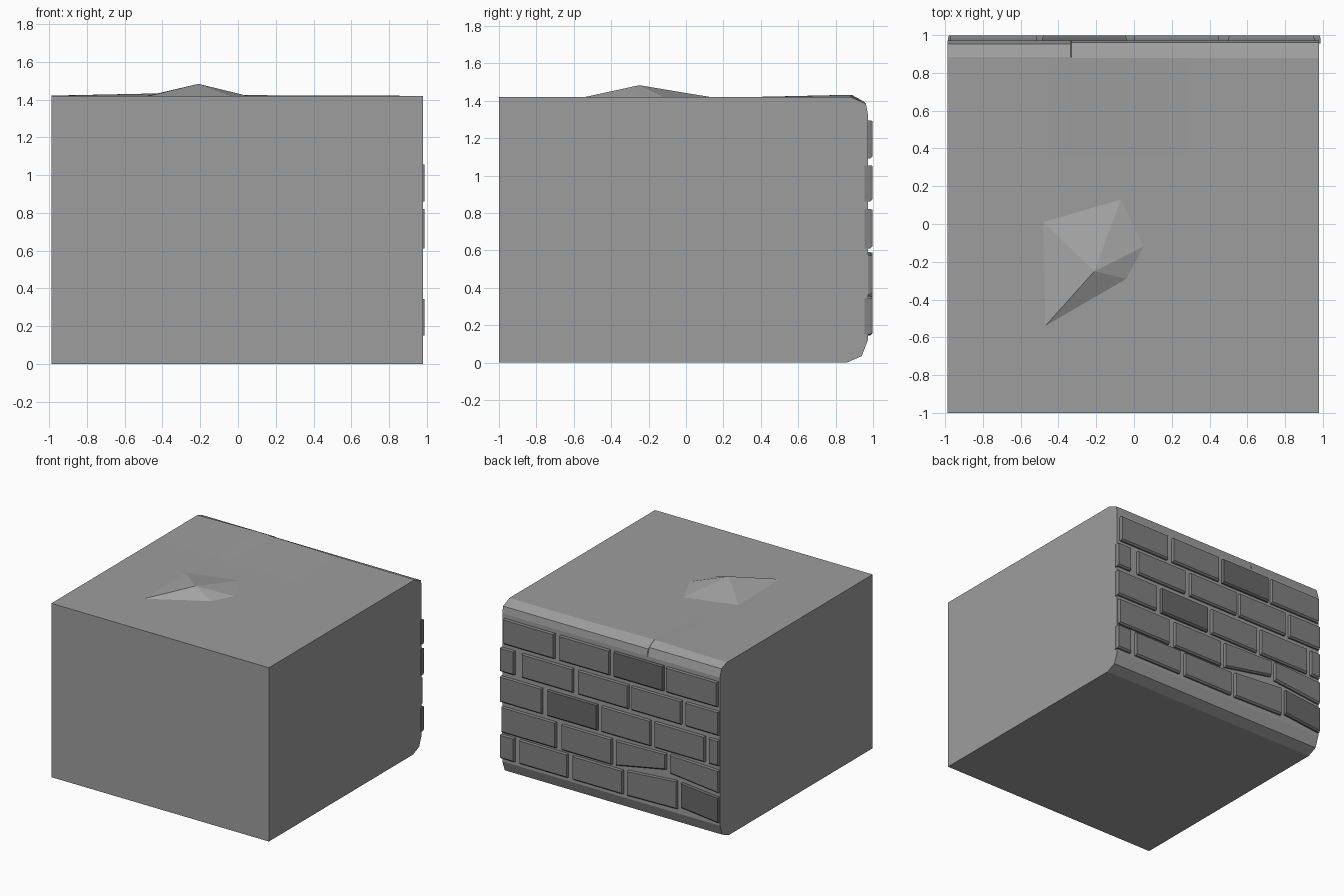
import bpy

if "Cube" in bpy.data.objects:
    bpy.data.objects.remove(bpy.data.objects["Cube"])


def material(name, v):
    mat = bpy.data.materials.new(name)
    mat.diffuse_color = (v, v, v, 1)
    mat.use_nodes = True
    mat.node_tree.nodes["Principled BSDF"].inputs["Base Color"].default_value = mat.diffuse_color
    return mat


stone = material("stone_grey", 0.34)
mound_grey = material("mound_grey", 0.375)
brick_grey = material("brick_grey", 0.22)
brick_dark = material("brick_dark", 0.14)


def make(name, verts, faces, mat):
    mesh = bpy.data.meshes.new(name)
    mesh.from_pydata(verts, [], faces)
    mesh.materials.append(mat)
    mesh.update()
    obj = bpy.data.objects.new(name, mesh)
    bpy.context.collection.objects.link(obj)


# Stone block: side profile (y, z) lofted along x, with a slightly raised worn lip
def profile(left, top):
    edge = [(0.952, 1.395), (0.885, top)] if left else [(0.962, 1.385), (0.88, top)]
    return [(-1, 0), (0.86, 0), (0.94, 0.035), (0.972, 0.12), (0.972, 1.33)] + edge + \
           [(0.35, 1.42), (-1, 1.42)]


sections = [(-0.987, profile(True, 1.421)), (-0.45, profile(True, 1.432)),
            (-0.335, profile(True, 1.431)), (-0.33, profile(False, 1.43)),
            (0.28, profile(False, 1.421)), (0.98, profile(False, 1.42))]
n = len(sections[0][1])
verts = [(x, y, z) for x, points in sections for y, z in points]
faces = [(s * n + i, (s + 1) * n + i, (s + 1) * n + (i + 1) % n, s * n + (i + 1) % n)
         for s in range(len(sections) - 1) for i in range(n)]
last = (len(sections) - 1) * n
faces = [tuple(reversed(f)) for f in faces]
faces += [tuple(reversed(range(n))), tuple(range(last, last + n))]
make("stone_block", verts, faces, stone)

# Low faceted mound on the top
ring = [(-0.48, 0.01), (-0.47, -0.54), (-0.04, -0.29), (0.05, -0.12), (-0.07, 0.13)]
verts = [(x, y, 1.42) for x, y in ring] + [(-0.21, -0.25, 1.483)]
make("top_mound", verts, [(i, (i + 1) % 5, 5) for i in range(5)] + [(4, 3, 2, 1, 0)], mound_grey)


# Brick: slab on the back wall, bevelled mostly along its lower edge;
# corners run low-x bottom, high-x bottom, high-x top, low-x top
def brick(name, x0, x1, zs, mat):
    corners = [(x0, zs[0]), (x1, zs[1]), (x1, zs[2]), (x0, zs[3])]
    inset = [(0.004, 0.012), (-0.004, 0.012), (-0.004, -0.003), (0.004, -0.003)]
    verts = [(x, 0.955, z) for x, z in corners]
    verts += [(x, 0.985, z) for x, z in corners]
    verts += [(x + i, 0.997, z + j) for (x, z), (i, j) in zip(corners, inset)]
    faces = [(0, 1, 2, 3), (11, 10, 9, 8)]
    for s in (0, 4):
        faces += [(s + k, s + 4 + k, s + 4 + (k + 1) % 4, s + (k + 1) % 4) for k in range(4)]
    make(name, verts, faces, mat)


# Courses, bottom to top: (z low, z high, brick x spans)
courses = [
    (0.15, 0.345, [(-0.985, -0.65), (-0.61, -0.16), (-0.12, 0.33), (0.38, 0.81), (0.86, 0.987)]),
    (0.365, 0.575, [(-0.985, -0.55), (-0.51, -0.06), (-0.02, 0.43), (0.485, 0.975)]),
    (0.61, 0.82, [(-0.985, -0.9), (-0.86, -0.41), (-0.37, 0.07), (0.11, 0.56), (0.61, 0.987)]),
    (0.86, 1.055, [(-0.985, -0.69), (-0.65, -0.2), (-0.17, 0.28), (0.33, 0.79), (0.86, 0.987)]),
    (1.09, 1.295, [(-0.975, -0.515), (-0.485, -0.04), (0.0, 0.45), (0.5, 0.955)]),
]
crooked = {(0, 0): (0.145, 0.18, 0.385, 0.355), (0, 1): (0.16, 0.15, 0.355, 0.39),
           (1, 0): (0.39, 0.435, 0.59, 0.575), (1, 1): (0.455, 0.37, 0.575, 0.585)}
dark = {(0, 0), (2, 3), (4, 1)}
for r, (lo, hi, spans) in enumerate(courses):
    for c, (x0, x1) in enumerate(spans):
        brick(f"brick_{r}_{c}", x0, x1, crooked.get((r, c), (lo, lo, hi, hi)),
              brick_dark if (r, c) in dark else brick_grey)
